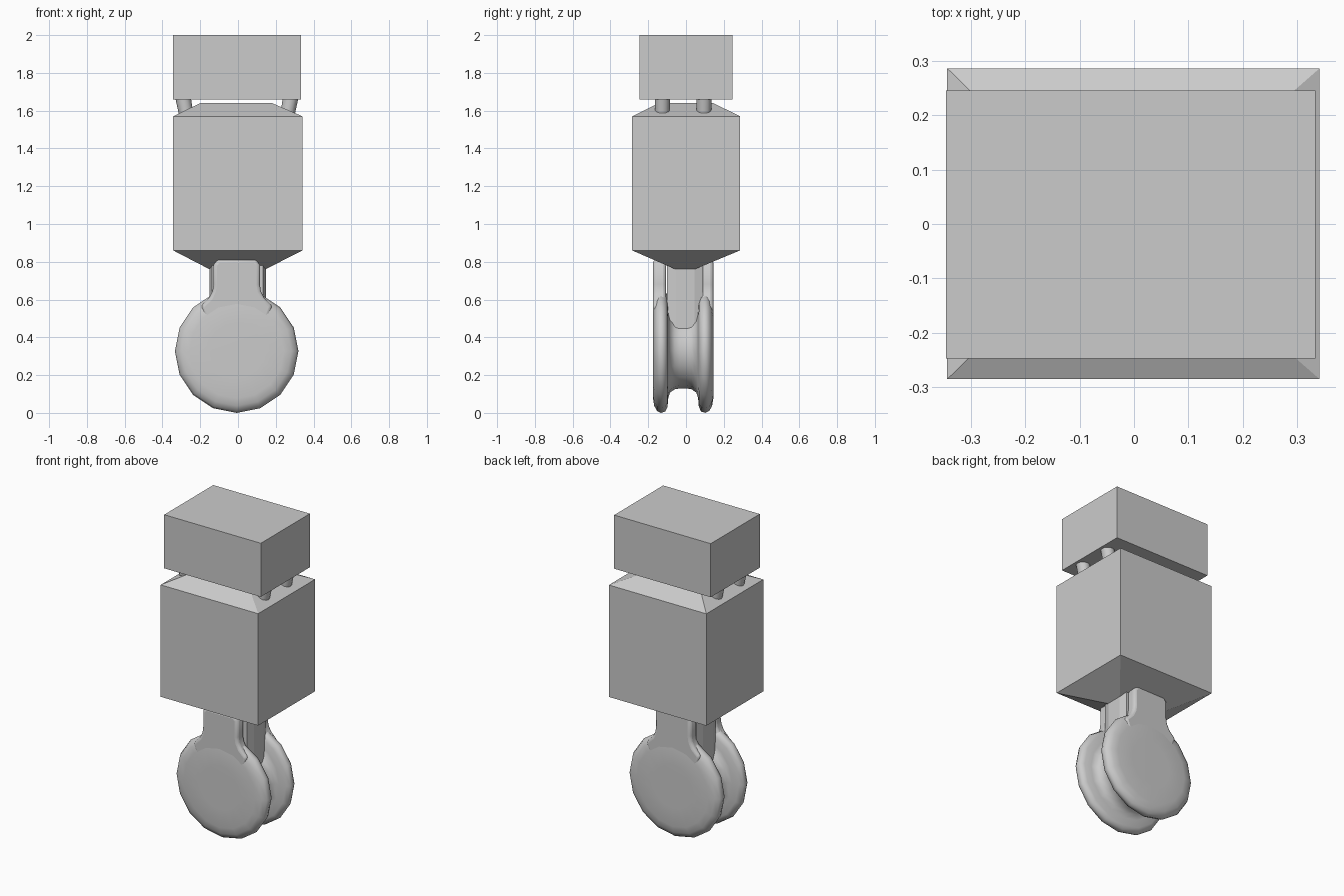
import bpy, bmesh, math
from mathutils import Vector, Matrix

if "Cube" in bpy.data.objects:
    bpy.data.objects.remove(bpy.data.objects["Cube"])


def make_object(name, bm, smooth=None):
    bmesh.ops.recalc_face_normals(bm, faces=bm.faces)
    mesh = bpy.data.meshes.new(name)
    bm.to_mesh(mesh)
    bm.free()
    ob = bpy.data.objects.new(name, mesh)
    bpy.context.collection.objects.link(ob)
    if smooth:
        bpy.ops.object.select_all(action='DESELECT')
        bpy.context.view_layer.objects.active = ob
        ob.select_set(True)
        bpy.ops.object.shade_smooth_by_angle(angle=math.radians(smooth))
    return ob


def loft(name, sections):
    """Skin a closed solid through equal-length loops of points."""
    bm = bmesh.new()
    rings = [[bm.verts.new(p) for p in sec] for sec in sections]
    n = len(rings[0])
    for a, b in zip(rings, rings[1:]):
        for i in range(n):
            j = (i + 1) % n
            bm.faces.new((a[i], a[j], b[j], b[i]))
    bm.faces.new(rings[0])
    bm.faces.new(rings[-1])
    return make_object(name, bm)


def rect(x0, x1, y0, y1, z):
    return [(x0, y0, z), (x1, y0, z), (x1, y1, z), (x0, y1, z)]


# Upper block and main body with sloped top and bottom
loft("top_block", [rect(-.345, .333, -.247, .245, 1.66),
                   rect(-.345, .333, -.247, .245, 2.0)])
loft("main_body", [rect(-.15, .145, -.055, .045, .76),
                   rect(-.343, .341, -.285, .286, .86),
                   rect(-.343, .341, -.285, .286, 1.57),
                   rect(-.2, .18, -.145, .145, 1.64)])

# Four tilted pegs joining block and body
for side, label in ((-1, "left"), (1, "right")):
    for y, place in ((-.125, "front"), (.095, "back")):
        top = Vector((side * .287 - .006, y, 1.68))
        bottom = Vector((side * .262 - .006, y, 1.55))
        axis = top - bottom
        bm = bmesh.new()
        bmesh.ops.create_cone(
            bm, cap_ends=True, segments=12, radius1=.037, radius2=.041,
            depth=axis.length,
            matrix=Matrix.Translation((top + bottom) / 2)
            @ axis.to_track_quat('Z', 'Y').to_matrix().to_4x4())
        make_object(f"peg_{label}_{place}", bm, 40)

# Chamfered post running down into the hub
post = [(-.152, -.052), (-.137, -.1), (.132, -.1), (.147, -.052),
        (.147, .045), (.132, .09), (-.137, .09), (-.152, .045)]
loft("post", [[(x, y, z) for x, y in post] for z in (.41, .785)])

# Grooved wheel: half profile (radius, y) mirrored, then spun in 16 steps
CX, CY, CZ, SIDES = -.007, -.015, .327, 16
half = [(.14, -.161), (.25, -.16), (.29, -.153), (.317, -.138), (.327, -.118),
        (.32, -.095), (.295, -.083), (.25, -.079), (.22, -.07), (.202, -.045),
        (.198, -.02)]
profile = half + [(r, -y) for r, y in reversed(half)]
rings = []
for r, y in profile:
    rings.append([(CX + r * math.sin(math.tau * k / SIDES), CY + y,
                   CZ + r * math.cos(math.tau * k / SIDES))
                  for k in range(SIDES)])
wheel = loft("grooved_wheel", rings)
bpy.context.view_layer.objects.active = wheel
bpy.ops.object.select_all(action='DESELECT')
wheel.select_set(True)
bpy.ops.object.shade_smooth_by_angle(angle=math.radians(50))

# Neck tabs that rise from each disc, with flared base and rounded edges
right = [(.15, .45), (.19, .565), (.145, .61), (.128, .645),
         (.123, .68), (.123, .785), (.1, .811)]
outline = right + [(-x, z) for x, z in reversed(right)]
for name, y0, y1 in (("front_neck", -.175, -.105), ("back_neck", .075, .145)):
    neck = loft(name, [[(CX + x, y, z) for x, z in outline] for y in (y0, y1)])
    bev = neck.modifiers.new("round_edges", 'BEVEL')
    bev.width, bev.segments, bev.limit_method = .018, 3, 'ANGLE'
    bev.angle_limit = math.radians(60)
    bpy.ops.object.select_all(action='DESELECT')
    bpy.context.view_layer.objects.active = neck
    neck.select_set(True)
    bpy.ops.object.shade_smooth_by_angle(angle=math.radians(50))
